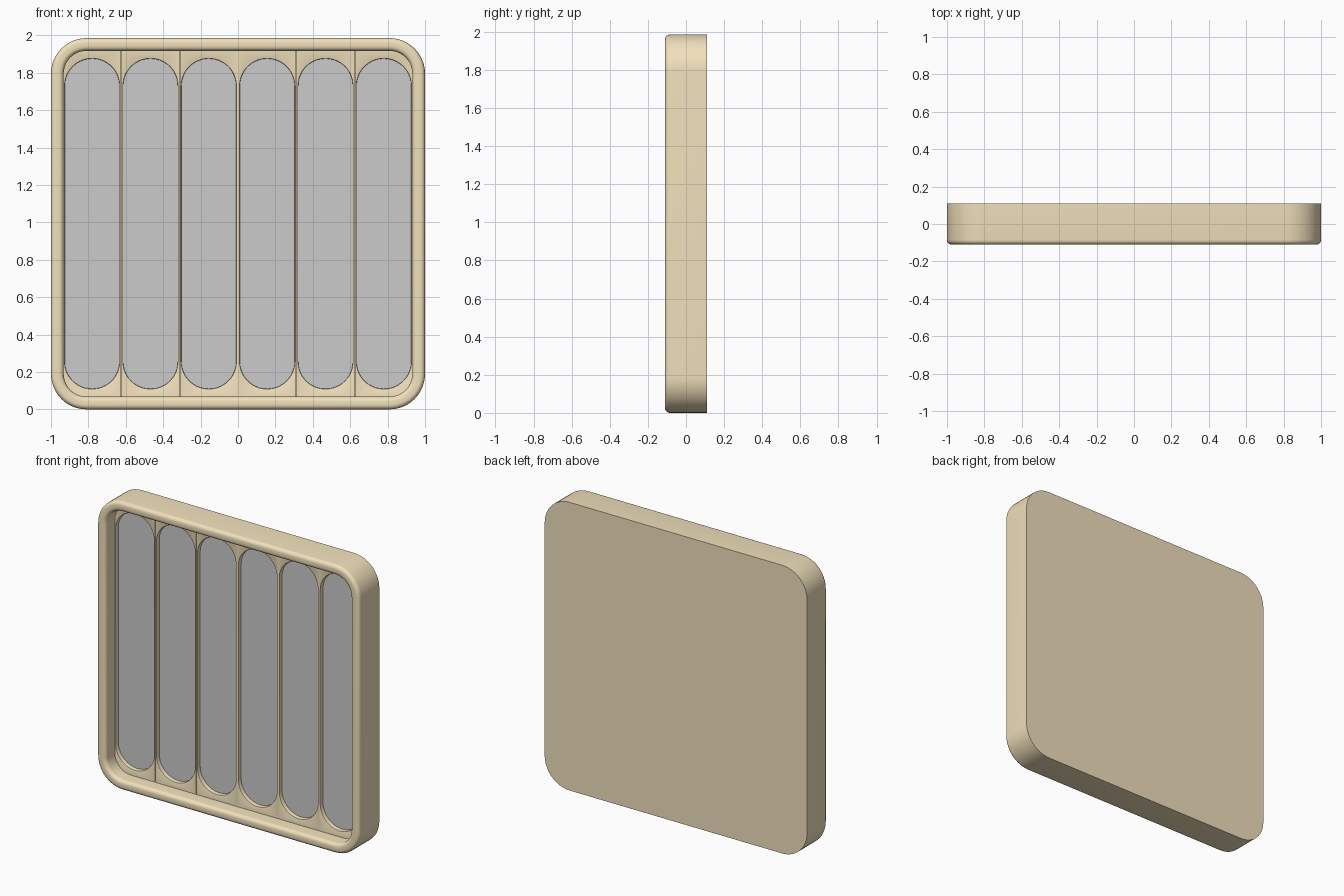
import bpy, bmesh, math

if "Cube" in bpy.data.objects:
    bpy.data.objects.remove(bpy.data.objects["Cube"])

H = 0.9925            # half height and centre height
DEPTH = 0.11          # half depth
PANEL_Y, GLASS_Y, FLOOR_Y = -0.01, 0.02, 0.04
PITCH = 0.312

wood = bpy.data.materials.new("tan_frame")
wood.diffuse_color = (0.88, 0.75, 0.5, 1)
wood.use_nodes = True
wood.node_tree.nodes["Principled BSDF"].inputs["Base Color"].default_value = wood.diffuse_color


def rounded_loop(cx, hw, hh, r, y, n):
    """Rounded rectangle in the xz plane at depth y."""
    pts = []
    for k, (sx, sz) in enumerate([(1, 1), (-1, 1), (-1, -1), (1, -1)]):
        for i in range(n + 1):
            a = math.radians(90 * k + 90 * i / n)
            pts.append((cx + sx * (hw - r) + r * math.cos(a), y,
                        H + sz * (hh - r) + r * math.sin(a)))
    return pts


def add_ring(bm, pts):
    return [bm.verts.new(p) for p in pts]


def bridge(bm, a, b):
    for i in range(len(a)):
        j = (i + 1) % len(a)
        bm.faces.new((a[i], a[j], b[j], b[i]))


def finish(bm, name, mat=None):
    bmesh.ops.recalc_face_normals(bm, faces=bm.faces)
    me = bpy.data.meshes.new(name)
    bm.to_mesh(me)
    bm.free()
    ob = bpy.data.objects.new(name, me)
    bpy.context.collection.objects.link(ob)
    if mat:
        me.materials.append(mat)
    bpy.ops.object.select_all(action='DESELECT')
    ob.select_set(True)
    bpy.context.view_layer.objects.active = ob
    bpy.ops.object.shade_smooth_by_angle(angle=math.radians(35))
    return ob


# Outer frame with rounded rim and closed back: (inset, y) profile
R, B, RIM = 0.19, 0.025, 0.068
profile = [(0, DEPTH)]
for i in range(6):
    a = math.radians(18 * i)
    profile.append((B - B * math.cos(a), -DEPTH + B - B * math.sin(a)))
for i in range(6):
    a = math.radians(18 * i)
    profile.append((RIM - B + B * math.sin(a), -DEPTH + B - B * math.cos(a)))
profile.append((RIM, FLOOR_Y))
bm = bmesh.new()
rings = [add_ring(bm, rounded_loop(0, 1 - d, H - d, R - d, y, 12)) for d, y in profile]
for a, b in zip(rings, rings[1:]):
    bridge(bm, a, b)
bm.faces.new(rings[0])
bm.faces.new(rings[-1])
finish(bm, "frame", wood)

# Six panels, each with a pill-shaped opening and a grey inset
for k in range(6):
    cx = (k - 2.5) * PITCH
    hw, hh = 0.146, 0.8825

    bm = bmesh.new()
    pill = [add_ring(bm, rounded_loop(cx, hw + g, hh + g, hw + g - 0.001, y, 14))
            for g, y in [(0.005, PANEL_Y), (0.0015, PANEL_Y + 0.0015),
                         (0, PANEL_Y + 0.005), (0, GLASS_Y + 0.005)]]
    w, h = PITCH / 2 - 0.001, H - RIM + 0.005
    corners = [(1, 1), (-1, 1), (-1, -1), (1, -1)]
    front = add_ring(bm, [(cx + sx * w, PANEL_Y, H + sz * h) for sx, sz in corners])
    back = add_ring(bm, [(cx + sx * w, GLASS_Y + 0.005, H + sz * h) for sx, sz in corners])
    for a, b in zip(pill, pill[1:]):
        bridge(bm, a, b)
    bridge(bm, front, back)
    for outer, inner in ((front, pill[0]), (back, pill[-1])):
        edges = []
        for loop in (outer, inner):
            for i in range(len(loop)):
                pair = (loop[i], loop[(i + 1) % len(loop)])
                edges.append(bm.edges.get(pair) or bm.edges.new(pair))
        bmesh.ops.triangle_fill(bm, edges=edges, use_beauty=True)
    finish(bm, f"panel_{k + 1}", wood)

    bm = bmesh.new()
    f = add_ring(bm, rounded_loop(cx, hw, hh, hw - 0.001, GLASS_Y, 14))
    b = add_ring(bm, rounded_loop(cx, hw, hh, hw - 0.001, FLOOR_Y - 0.002, 14))
    bridge(bm, f, b)
    bm.faces.new(f)
    bm.faces.new(b)
    finish(bm, f"inset_{k + 1}")
